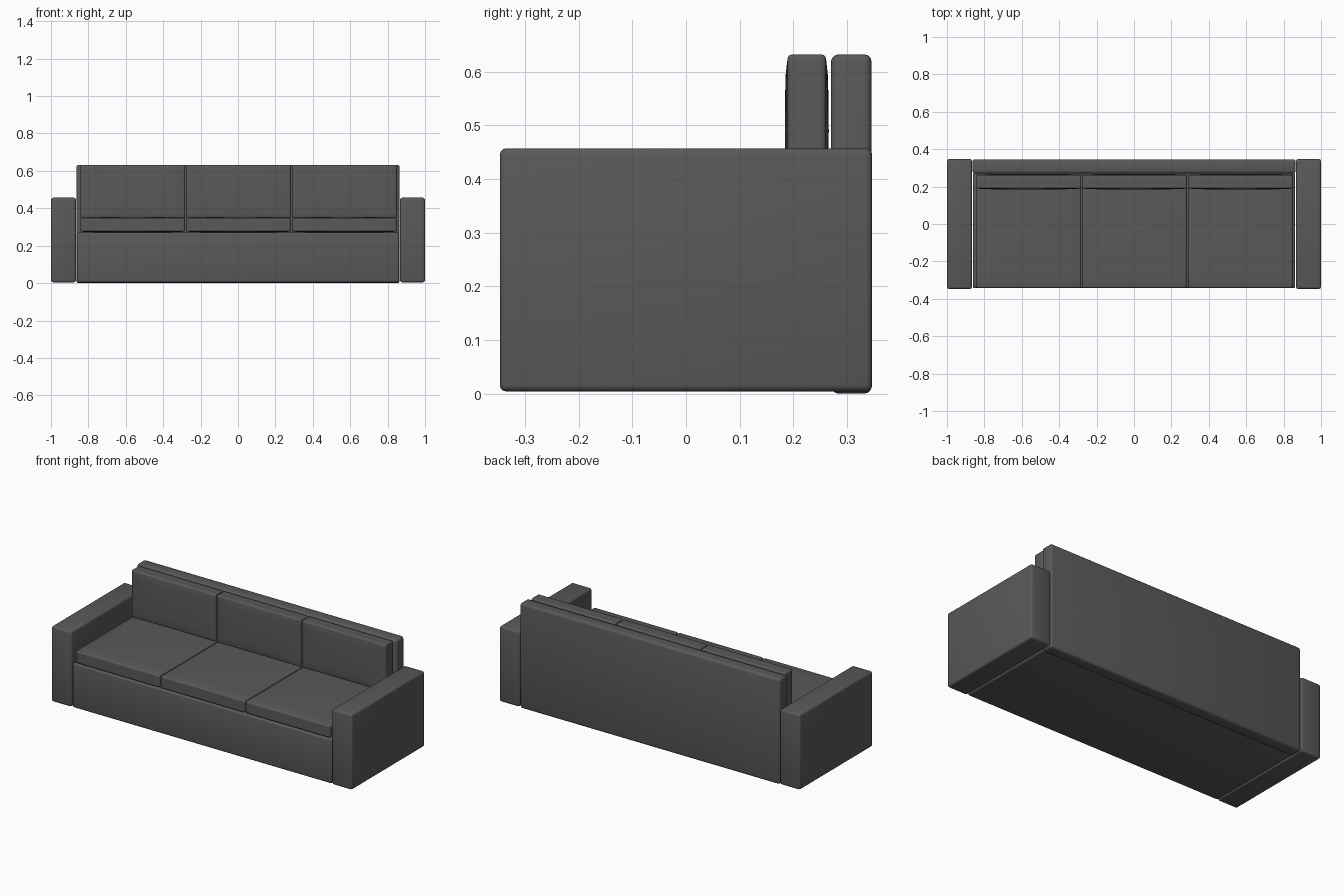
import bpy
import bmesh
import math
from mathutils import Vector

default = bpy.data.objects.get("Cube")
if default:
    bpy.data.objects.remove(default, do_unlink=True)

# Single upholstery colour
fabric = bpy.data.materials.new("charcoal fabric")
fabric.use_nodes = True
colour = (0.1, 0.1, 0.1, 1)
fabric.diffuse_color = colour
shader = fabric.node_tree.nodes["Principled BSDF"]
shader.inputs["Base Color"].default_value = colour
shader.inputs["Roughness"].default_value = 0.8


def padded_box(name, low, high, bevel, puff=0.0, axis=2):
    """Rounded box between two corners; puff swells the faces along one axis."""
    low, high = Vector(low), Vector(high)
    centre, half = (low + high) / 2, (high - low) / 2
    bm = bmesh.new()
    bmesh.ops.create_cube(bm, size=2)
    if puff:
        bmesh.ops.subdivide_edges(bm, edges=bm.edges[:], cuts=7, use_grid_fill=True)
    for v in bm.verts:
        unit = v.co.copy()
        v.co = Vector([unit[i] * half[i] for i in range(3)])
        if puff:
            a, b = [unit[i] for i in range(3) if i != axis]
            swell = math.cos(a * math.pi / 2) * math.cos(b * math.pi / 2)
            v.co[axis] += unit[axis] * puff * (math.sqrt(max(swell, 0)) - 1)
    # Round only the outer box edges
    edges = [e for e in bm.edges if e.calc_face_angle(0) > 1]
    bmesh.ops.bevel(bm, geom=edges, offset=bevel, segments=3, profile=0.5,
                    affect="EDGES", clamp_overlap=True)
    mesh = bpy.data.meshes.new(name)
    bm.to_mesh(mesh)
    bm.free()
    mesh.materials.append(fabric)
    obj = bpy.data.objects.new(name, mesh)
    obj.location = centre
    bpy.context.collection.objects.link(obj)
    bpy.ops.object.select_all(action="DESELECT")
    obj.select_set(True)
    bpy.context.view_layer.objects.active = obj
    bpy.ops.object.shade_smooth_by_angle(angle=math.radians(40))
    return obj


# Frame
padded_box("base", (-0.862, -0.343, 0.004), (0.862, 0.275, 0.27), 0.01)
padded_box("back_frame", (-0.864, 0.27, 0), (0.864, 0.346, 0.632), 0.014)
for side, x in (("right", -0.933), ("left", 0.933)):
    padded_box(side + "_arm", (x - 0.067, -0.347, 0.004),
               (x + 0.067, 0.347, 0.457), 0.012)

# Three seat cushions, each with a back cushion
for side, x in (("right", -0.563), ("middle", 0.003), ("left", 0.569)):
    padded_box(side + "_seat_cushion", (x - 0.28, -0.342, 0.27),
               (x + 0.28, 0.268, 0.354), 0.014, puff=0.005)
    padded_box(side + "_back_cushion", (x - 0.28, 0.184, 0.348),
               (x + 0.28, 0.266, 0.632), 0.014, puff=0.005, axis=1)
